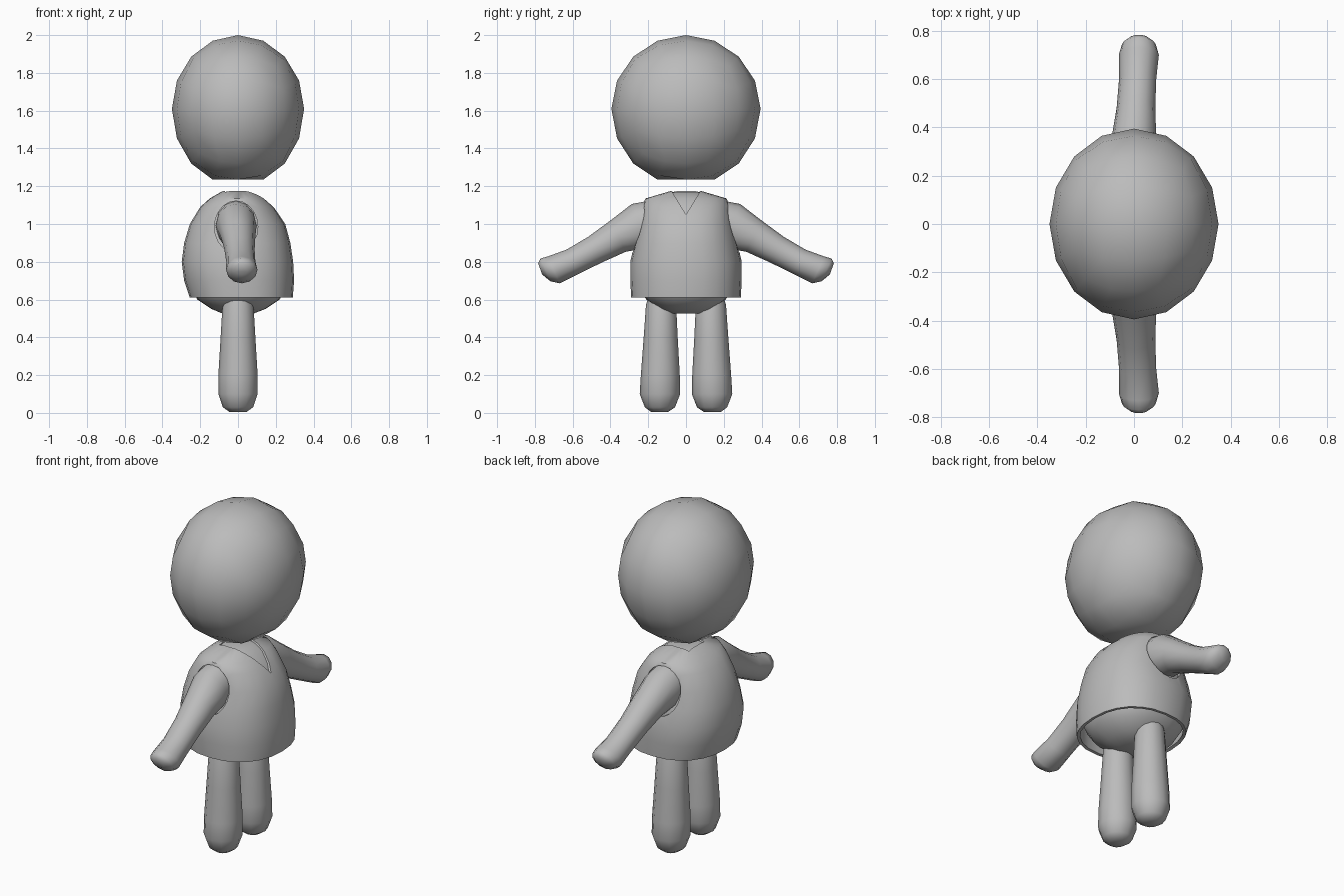
import bpy, bmesh, math
from mathutils import Vector

if "Cube" in bpy.data.objects:
    bpy.data.objects.remove(bpy.data.objects["Cube"])

grey = bpy.data.materials.new("plain grey")
grey.diffuse_color = (0.5, 0.5, 0.5, 1)
grey.use_nodes = True
grey.node_tree.nodes["Principled BSDF"].inputs["Base Color"].default_value = grey.diffuse_color


def finish(name, bm, angle=60):
    bmesh.ops.recalc_face_normals(bm, faces=bm.faces)
    me = bpy.data.meshes.new(name)
    bm.to_mesh(me)
    bm.free()
    me.materials.append(grey)
    ob = bpy.data.objects.new(name, me)
    bpy.context.collection.objects.link(ob)
    smooth(ob, angle)
    return ob


def smooth(ob, angle):
    bpy.ops.object.select_all(action='DESELECT')
    ob.select_set(True)
    bpy.context.view_layer.objects.active = ob
    bpy.ops.object.shade_smooth_by_angle(angle=math.radians(angle))


def loft(rings, cap_start=True, cap_end=True):
    """Skin a list of vertex rings with quads."""
    bm = bmesh.new()
    vs = [[bm.verts.new(p) for p in r] for r in rings]
    n = len(vs[0])
    for a, b in zip(vs, vs[1:]):
        for i in range(n):
            bm.faces.new((a[i], a[(i + 1) % n], b[(i + 1) % n], b[i]))
    if cap_start:
        bm.faces.new(vs[0])
    if cap_end:
        bm.faces.new(vs[-1])
    return bm


def spow(v, e):
    return math.copysign(abs(v) ** e, v)


def torso_ring(z, x0, x1, ry, inset=0.0, n=24, power=2.3):
    """Rounded-square ring from x0 to x1 and -ry to ry."""
    cx, rx, ry = (x0 + x1) / 2, (x1 - x0) / 2 - inset, ry - inset
    return [(cx + rx * spow(math.cos(t), 2 / power), ry * spow(math.sin(t), 2 / power), z)
            for t in (2 * math.pi * i / n for i in range(n))]


# Head: rounded cube, flattened underneath
bm = bmesh.new()
bmesh.ops.create_cube(bm, size=2)
bmesh.ops.subdivide_edges(bm, edges=bm.edges[:], cuts=3, use_grid_fill=True)
for v in bm.verts:
    d = Vector([math.tan(c * math.pi / 4) for c in v.co]).normalized()
    rz = 0.39 if d.z > 0 else 0.41
    v.co = (0.35 * d.x, 0.395 * d.y, max(1.235, 1.61 + rz * d.z))
finish("head", bm, 80)

# Shirt: shell with armholes and a V neck
profile = [(0.61, -0.255, 0.29, 0.29), (0.70, -0.285, 0.297, 0.295), (0.80, -0.298, 0.292, 0.295),
           (0.90, -0.285, 0.277, 0.272), (1.00, -0.255, 0.25, 0.25), (1.09, -0.2, 0.19, 0.232),
           (1.135, -0.15, 0.14, 0.215), (1.175, -0.08, 0.075, 0.08)]
shirt = finish("shirt", loft([torso_ring(*p) for p in profile], cap_start=False))
m = shirt.modifiers.new("thickness", 'SOLIDIFY')
m.thickness, m.offset = 0.018, -1


def oval(y, rx, rz):
    return [(-0.01 + rx * math.cos(t), y, 0.985 + rz * math.sin(t))
            for t in (2 * math.pi * i / 20 for i in range(20))]


cutters = [finish("armhole_cutter", loft([oval(s * 0.14, 0.115, 0.137), oval(s * 0.5, 0.115, 0.137)]))
           for s in (-1, 1)]
vee = [(-0.085, 1.2), (-0.07, 1.165), (0, 1.05), (0.07, 1.165), (0.085, 1.2)]
cutters.append(finish("neck_cutter", loft([[(x, y, z) for y, z in vee] for x in (-0.07, 0.5)])))
bpy.context.view_layer.objects.active = shirt
for c in cutters:
    b = shirt.modifiers.new("cut", 'BOOLEAN')
    b.operation, b.solver, b.object = 'DIFFERENCE', 'EXACT', c
for name in [m.name for m in shirt.modifiers]:
    bpy.ops.object.modifier_apply(modifier=name)
for c in cutters:
    bpy.data.objects.remove(c)
smooth(shirt, 45)

# Body: rounded bottom below the hem, follows the shirt above
rings = [torso_ring(*p) for p in [(0.525, -0.08, 0.08, 0.08), (0.55, -0.14, 0.145, 0.14),
                                  (0.60, -0.215, 0.22, 0.21), (0.66, -0.25, 0.255, 0.25)]]
rings += [torso_ring(p[0], *p[1:], inset=0.014) for p in profile[2:-1]]
rings.append(torso_ring(1.167, -0.075, 0.07, 0.075))
finish("body", loft(rings))


def limb(name, stations, side, n=12):
    """Tube through (centre, cross radius x, second radius, axis) stations, mirrored by side."""
    out = []
    for (x, y, z), rx, r2, a in stations:
        ca, sa = math.cos(math.radians(a)), math.sin(math.radians(a))
        out.append([(x + rx * math.cos(t), side * (y + r2 * math.sin(t) * sa), z + r2 * math.sin(t) * ca)
                    for t in (2 * math.pi * i / n for i in range(n))])
    finish(name, loft(out), 70)


arm = [((-0.01, 0.15, 1.01), 0.105, 0.12, 12), ((-0.01, 0.24, 0.99), 0.108, 0.125, 22),
       ((0.0, 0.36, 0.935), 0.092, 0.092, 28), ((0.008, 0.48, 0.865), 0.08, 0.077, 30),
       ((0.015, 0.60, 0.80), 0.077, 0.072, 27), ((0.02, 0.70, 0.757), 0.083, 0.078, 24),
       ((0.02, 0.744, 0.757), 0.07, 0.066, 24), ((0.02, 0.772, 0.762), 0.036, 0.032, 20)]
leg = [((0, 0.14, 0.005), 0.045, 0.045, 90), ((0, 0.138, 0.03), 0.08, 0.08, 90),
       ((0, 0.138, 0.10), 0.104, 0.107, 90), ((0, 0.136, 0.20), 0.104, 0.103, 90),
       ((0, 0.134, 0.40), 0.092, 0.09, 90), ((0, 0.132, 0.57), 0.082, 0.08, 90),
       ((0, 0.132, 0.64), 0.06, 0.06, 90)]
for side, label in ((-1, "left"), (1, "right")):
    limb(label + "_arm", arm, side)
    limb(label + "_leg", leg, side)
